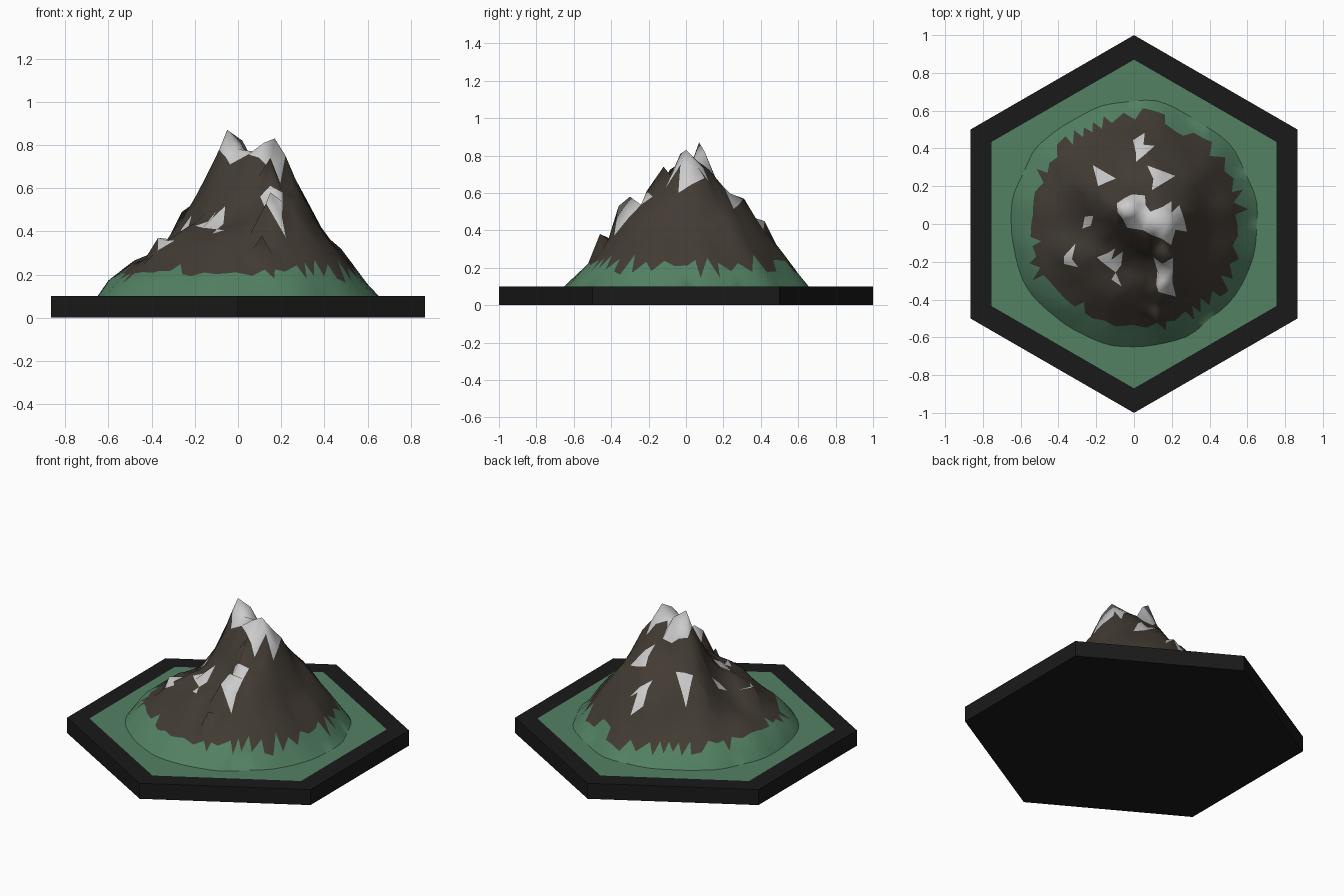
import bpy, bmesh, math, random
from mathutils import Vector, noise
from mathutils.geometry import delaunay_2d_cdt

if "Cube" in bpy.data.objects:
    bpy.data.objects.remove(bpy.data.objects["Cube"])

random.seed(4)


def material(name, rgb):
    m = bpy.data.materials.new(name)
    m.diffuse_color = (*rgb, 1)
    m.use_nodes = True
    m.node_tree.nodes["Principled BSDF"].inputs["Base Color"].default_value = m.diffuse_color
    return m


BLACK = material("black", (0.01, 0.01, 0.01))
GREEN = material("grass", (0.085, 0.22, 0.125))
BROWN = material("rock", (0.055, 0.044, 0.034))
WHITE = material("snow", (0.75, 0.75, 0.75))


def finish(bm, name, mats):
    me = bpy.data.meshes.new(name)
    bm.to_mesh(me)
    bm.free()
    for m in mats:
        me.materials.append(m)
    ob = bpy.data.objects.new(name, me)
    bpy.context.collection.objects.link(ob)
    return ob


# Hexagonal tile: black slab with a flush grass inset on top
bm = bmesh.new()


def hexagon(radius, z):
    return [bm.verts.new((radius * math.cos(a), radius * math.sin(a), z))
            for a in (math.radians(90 + 60 * k) for k in range(6))]


low, top, inner = hexagon(1, 0), hexagon(1, 0.1), hexagon(0.87, 0.1)
bm.faces.new(low[::-1])
bm.faces.new(inner).material_index = 1
for k in range(6):
    j = (k + 1) % 6
    bm.faces.new((low[k], low[j], top[j], top[k]))
    bm.faces.new((top[k], top[j], inner[j], inner[k]))
finish(bm, "hex_tile", [BLACK, GREEN])

# Mountain heights along eight directions at radii 0.1 .. 0.6
PROFILES = [
    (0.78, 0.78, 0.58, 0.37, 0.28, 0.15),
    (0.76, 0.70, 0.57, 0.46, 0.31, 0.17),
    (0.79, 0.60, 0.54, 0.44, 0.29, 0.16),
    (0.82, 0.63, 0.49, 0.36, 0.25, 0.17),
    (0.66, 0.46, 0.36, 0.29, 0.24, 0.18),
    (0.60, 0.45, 0.40, 0.34, 0.25, 0.16),
    (0.62, 0.46, 0.42, 0.36, 0.24, 0.15),
    (0.75, 0.60, 0.56, 0.45, 0.32, 0.18)]

# Summits, saddles and ridge points placed exactly
PEAKS = [
    (-0.05, 0.07, 0.87), (0.02, 0.10, 0.82), (0.0, 0.04, 0.78),
    (0.17, 0.0, 0.83), (0.12, -0.03, 0.81), (0.07, 0.02, 0.77),
    (0.22, -0.03, 0.75), (0.24, 0.10, 0.68), (0.15, -0.12, 0.74),
    (0.15, -0.21, 0.61), (0.15, -0.30, 0.58), (0.13, -0.36, 0.53),
    (0.11, -0.46, 0.38), (-0.09, 0.11, 0.72), (-0.13, 0.08, 0.69),
    (-0.19, 0.20, 0.54), (-0.26, 0.22, 0.49), (0.07, 0.31, 0.57),
    (0.05, 0.42, 0.45), (-0.37, -0.17, 0.37), (-0.12, -0.19, 0.46)]

# Snow patches: x, y, radius
SNOW = [(0.16, 0.0, 0.10), (0.0, 0.08, 0.085), (0.16, -0.24, 0.06),
        (0.16, -0.33, 0.035), (-0.17, 0.25, 0.05), (0.04, 0.40, 0.05),
        (0.14, 0.24, 0.05), (-0.24, 0.0, 0.03), (-0.34, -0.18, 0.04),
        (-0.13, -0.19, 0.05), (-0.10, -0.29, 0.03)]


def edge_radius(a):
    return 0.65 + 0.02 * noise.noise(Vector((3 * math.cos(a), 3 * math.sin(a), 5)))


def height(x, y):
    a = math.atan2(y, x) % math.tau
    r = math.hypot(x, y) / edge_radius(a) * 0.65

    def along(p):
        z = (0.76, *p, 0.1)
        k = (0, .1, .2, .3, .4, .5, .6, .65)
        i = min(int(r * 10), 6)
        f = min((r - k[i]) / (k[i + 1] - k[i]), 1)
        return z[i] + (z[i + 1] - z[i]) * f
    s = a / math.tau * 8
    i, f = int(s) % 8, s % 1
    f = f * f * (3 - 2 * f)
    z = along(PROFILES[i]) * (1 - f) + along(PROFILES[(i + 1) % 8]) * f
    fade = max(0, min(1, (0.65 - r) / 0.1))
    return z + 0.025 * fade * noise.noise(Vector((x * 9, y * 9, 1.7)))


# Scatter jittered rings of points, keeping clear of the exact ones
points = list(PEAKS)
RINGS = 12
for ring in range(1, RINGS + 1):
    n = 6 * ring
    for k in range(n):
        a = math.tau * (k + 0.5 * (ring % 2)) / n
        r = edge_radius(a) * ring / RINGS
        x, y = r * math.cos(a), r * math.sin(a)
        if ring < RINGS:
            x += random.uniform(-0.013, 0.013)
            y += random.uniform(-0.013, 0.013)
            if any(math.hypot(x - p[0], y - p[1]) < 0.036 for p in PEAKS):
                continue
            points.append((x, y, height(x, y)))
        else:
            points.append((x, y, 0.1))

flat, _, tris, source, _, _ = delaunay_2d_cdt(
    [Vector(p[:2]) for p in points], [], [], 0, 1e-6)
bm = bmesh.new()
verts = [bm.verts.new((v.x, v.y, points[source[i][0]][2])) for i, v in enumerate(flat)]
for t in tris:
    bm.faces.new([verts[i] for i in t])
bm.normal_update()

# Colour faces: grass skirt, rock slopes, snow caps
for f in bm.faces:
    if f.normal.z < 0:
        f.normal_flip()
    f.smooth = True
    c = f.calc_center_median()
    line = 0.205 + 0.05 * noise.noise(Vector((c.x * 6, c.y * 6, 3)))
    if c.z < line:
        f.material_index = 0
    elif any(math.hypot(c.x - x, c.y - y) < r for x, y, r in SNOW):
        f.material_index = 2
    else:
        f.material_index = 1
finish(bm, "mountain", [GREEN, BROWN, WHITE])
